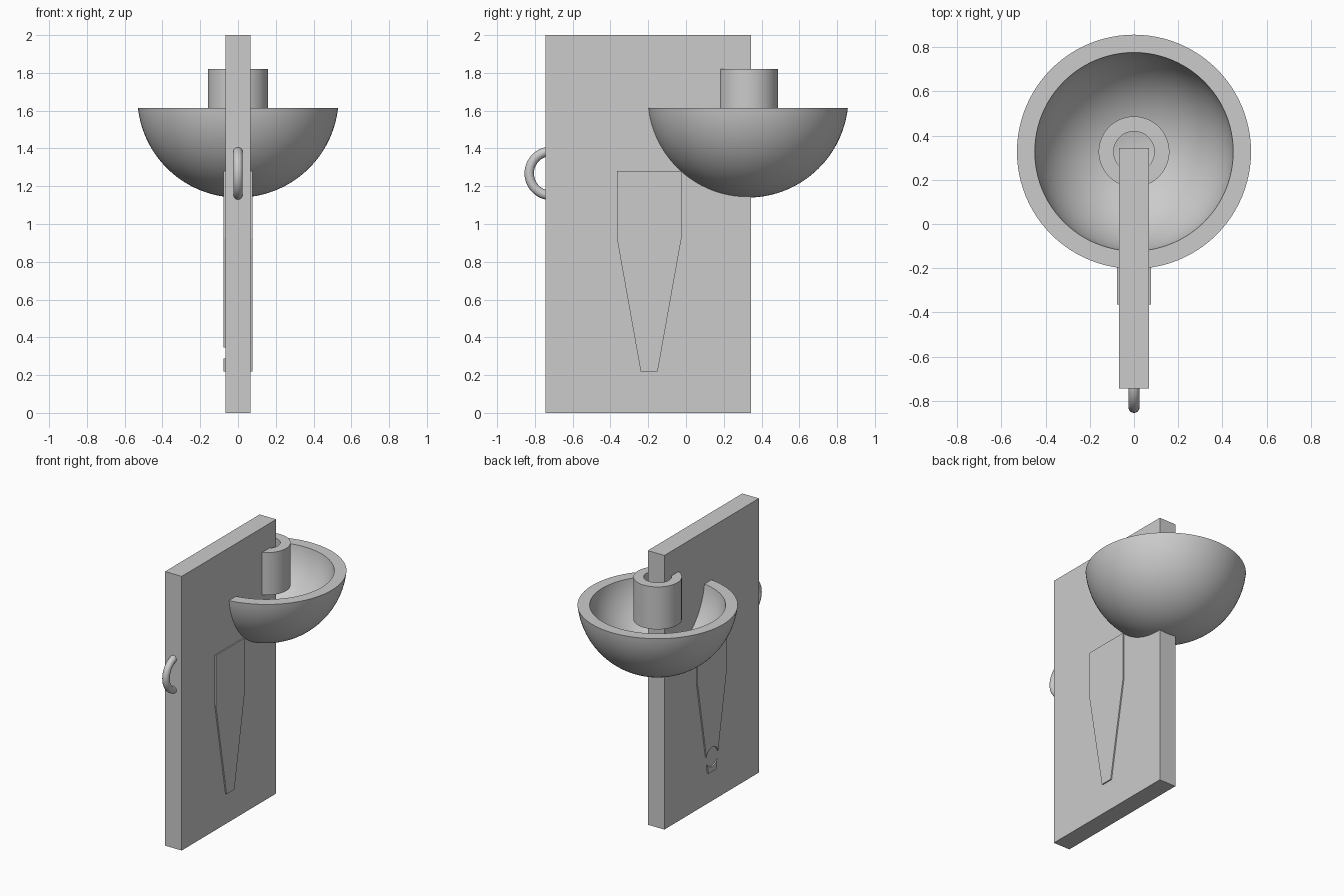
import bpy, bmesh, math
from mathutils import Matrix

if "Cube" in bpy.data.objects:
    bpy.data.objects.remove(bpy.data.objects["Cube"])

grey = bpy.data.materials.new("light_grey")
grey.use_nodes = True
colour = (0.6, 0.6, 0.6, 1)
grey.diffuse_color = colour
grey.node_tree.nodes["Principled BSDF"].inputs["Base Color"].default_value = colour


def finish(name, bm, smooth=False):
    bmesh.ops.recalc_face_normals(bm, faces=bm.faces)
    mesh = bpy.data.meshes.new(name)
    bm.to_mesh(mesh)
    bm.free()
    obj = bpy.data.objects.new(name, mesh)
    bpy.context.collection.objects.link(obj)
    mesh.materials.append(grey)
    if smooth:
        bpy.ops.object.select_all(action='DESELECT')
        obj.select_set(True)
        bpy.context.view_layer.objects.active = obj
        bpy.ops.object.shade_smooth_by_angle(angle=math.radians(35))
    return obj


def lathe(name, profile, y, closed, steps=96):
    """Spin a (radius, z) profile about a vertical axis at the given y."""
    bm = bmesh.new()
    verts = [bm.verts.new((r, y, z)) for r, z in profile]
    edges = [bm.edges.new(pair) for pair in zip(verts, verts[1:])]
    if closed:
        edges.append(bm.edges.new((verts[-1], verts[0])))
    bmesh.ops.spin(bm, geom=verts + edges, cent=(0, y, 0), axis=(0, 0, 1),
                   angle=math.tau, steps=steps)
    bmesh.ops.remove_doubles(bm, verts=bm.verts, dist=1e-5)
    return finish(name, bm, True)


# Upright slab
THICK, FRONT, BACK = 0.067, -0.745, 0.345
bm = bmesh.new()
bmesh.ops.create_cube(bm, size=1, matrix=Matrix.Translation((0, (FRONT + BACK) / 2, 1))
                      @ Matrix.Diagonal((2 * THICK, BACK - FRONT, 2, 1)))
finish("slab", bm)

# Open bowl: outer and inner spherical caps joined by a flat rim
AXIS, RIM, CENTRE = 0.327, 1.615, 1.673


def cap(radius, n=32):
    start = math.asin((CENTRE - RIM) / radius)
    angles = [start + (math.pi / 2 - start) * i / n for i in range(n + 1)]
    return [(radius * math.cos(a), CENTRE - radius * math.sin(a)) for a in angles]


lathe("bowl", cap(0.533)[::-1] + cap(0.453), AXIS, False)

# Tube hung inside the bowl
lathe("tube", [(0.16, 1.51), (0.16, 1.82), (0.092, 1.82), (0.092, 1.51)], AXIS, True)

# Ring handle sunk into the front edge
bpy.ops.mesh.primitive_torus_add(major_segments=64, minor_segments=24, major_radius=0.117,
                                 minor_radius=0.025, location=(0, -0.713, 1.268),
                                 rotation=(0, math.pi / 2, 0))
handle = bpy.context.object
handle.name = "handle_ring"
handle.data.materials.append(grey)
bpy.ops.object.shade_smooth()

# Tapered side plates
MID = -0.195
HALF = [(0.17, 1.28), (0.17, 0.92), (0.045, 0.22)]
outline = HALF + [(-y, z) for y, z in reversed(HALF)]


def side_plate(name, side):
    bm = bmesh.new()
    face = bm.faces.new([bm.verts.new((side * 0.06, MID + y, z)) for y, z in outline])
    out = bmesh.ops.extrude_face_region(bm, geom=[face])
    moved = [v for v in out["geom"] if isinstance(v, bmesh.types.BMVert)]
    bmesh.ops.translate(bm, verts=moved, vec=(side * 0.016, 0, 0))
    return finish(name, bm)


side_plate("left_plate", 1)
right_plate = side_plate("right_plate", -1)

# Round gap near the tip of the right plate
bm = bmesh.new()
bmesh.ops.create_cone(bm, cap_ends=True, segments=48, radius1=0.07, radius2=0.07, depth=0.1,
                      matrix=Matrix.Translation((-THICK, MID, 0.328))
                      @ Matrix.Rotation(math.pi / 2, 4, 'Y'))
cutter = finish("gap_cutter", bm)
cutter.hide_render = True
cut = right_plate.modifiers.new("gap", 'BOOLEAN')
cut.operation = 'DIFFERENCE'
cut.solver = 'EXACT'
cut.object = cutter
bpy.context.view_layer.objects.active = right_plate
bpy.ops.object.modifier_apply(modifier=cut.name)
bpy.data.objects.remove(cutter)
